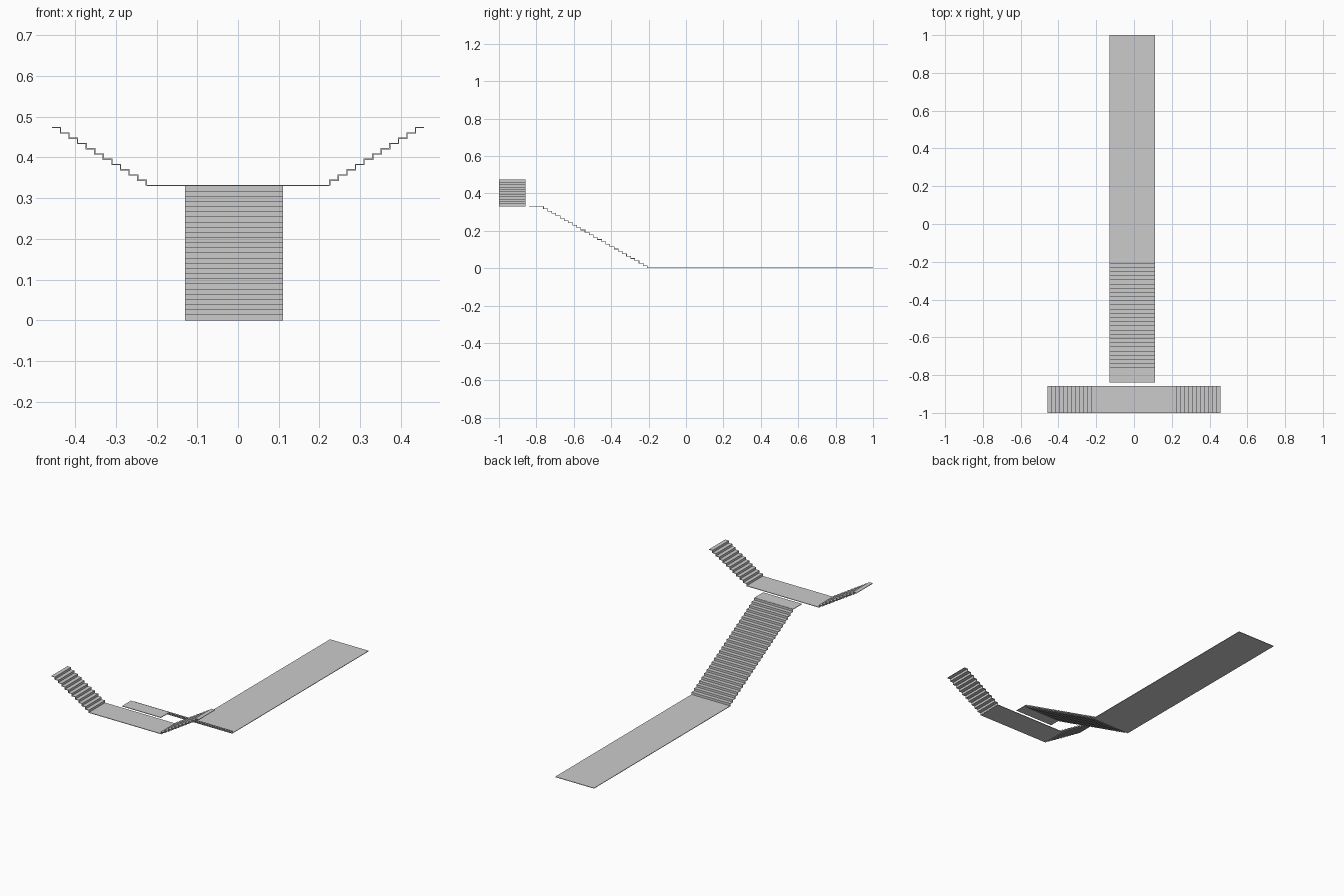
import bpy

if "Cube" in bpy.data.objects:
    bpy.data.objects.remove(bpy.data.objects["Cube"], do_unlink=True)

grey = bpy.data.materials.new("plain grey")
grey.use_nodes = True
grey.diffuse_color = (0.6, 0.6, 0.6, 1)
grey.node_tree.nodes["Principled BSDF"].inputs["Base Color"].default_value = grey.diffuse_color

THICK = 0.003
LOW, MID, HIGH = THICK / 2, 0.331, 0.473   # floor levels
FRONT, BACK = -1.0, -0.857                 # depth of the upper cross walkway
RIGHT, LEFT = -0.13, 0.11                  # width of the main walkway
TOP_Y, FOOT_Y = -0.762, -0.207             # ends of the main stairs
FLIGHT_X, END_X = 0.225, 0.457             # ends of the side stairs


def steps(start, end, z0, z1, count, last_tread=True):
    """Stair profile: a riser, then a tread, repeated."""
    treads = count if last_tread else count - 1
    run, rise = (end - start) / treads, (z1 - z0) / count
    points = [(start, z0)]
    for i in range(count):
        points.append((start + i * run, z0 + (i + 1) * rise))
        if i < treads:
            points.append((start + (i + 1) * run, z0 + (i + 1) * rise))
    return points


def sheet(name, profile, a, b, axis):
    """Sweep a profile from a to b across the given axis as a thin sheet."""
    def place(d, z, w):
        return (w, d, z) if axis == "x" else (d, w, z)
    verts = [place(d, z, w) for d, z in profile for w in (a, b)]
    faces = [(2 * i, 2 * i + 1, 2 * i + 3, 2 * i + 2) for i in range(len(profile) - 1)]
    mesh = bpy.data.meshes.new(name)
    mesh.from_pydata(verts, [], faces)
    # Keep the walking surface facing up
    if sum(p.normal.z for p in mesh.polygons) < 0:
        mesh.flip_normals()
    mesh.materials.append(grey)
    obj = bpy.data.objects.new(name, mesh)
    bpy.context.collection.objects.link(obj)
    mod = obj.modifiers.new("thickness", "SOLIDIFY")
    mod.thickness = THICK
    mod.offset = 0
    mod.use_even_offset = True
    return obj


# Lower walkway, main stairs and upper landing in one line
sheet("lower_walkway", [(FOOT_Y, LOW), (1.0, LOW)], RIGHT, LEFT, "x")
sheet("main_stairs", steps(FOOT_Y, TOP_Y, LOW, MID, 26, False), RIGHT, LEFT, "x")
sheet("upper_landing", [(-0.84, MID), (TOP_Y, MID)], RIGHT, LEFT, "x")

# Cross platform with a flight rising at each end
sheet("cross_platform", [(-FLIGHT_X, MID), (FLIGHT_X, MID)], FRONT, BACK, "y")
for side, name in ((1, "left_stairs"), (-1, "right_stairs")):
    sheet(name, steps(side * FLIGHT_X, side * END_X, MID, HIGH, 11), FRONT, BACK, "y")
